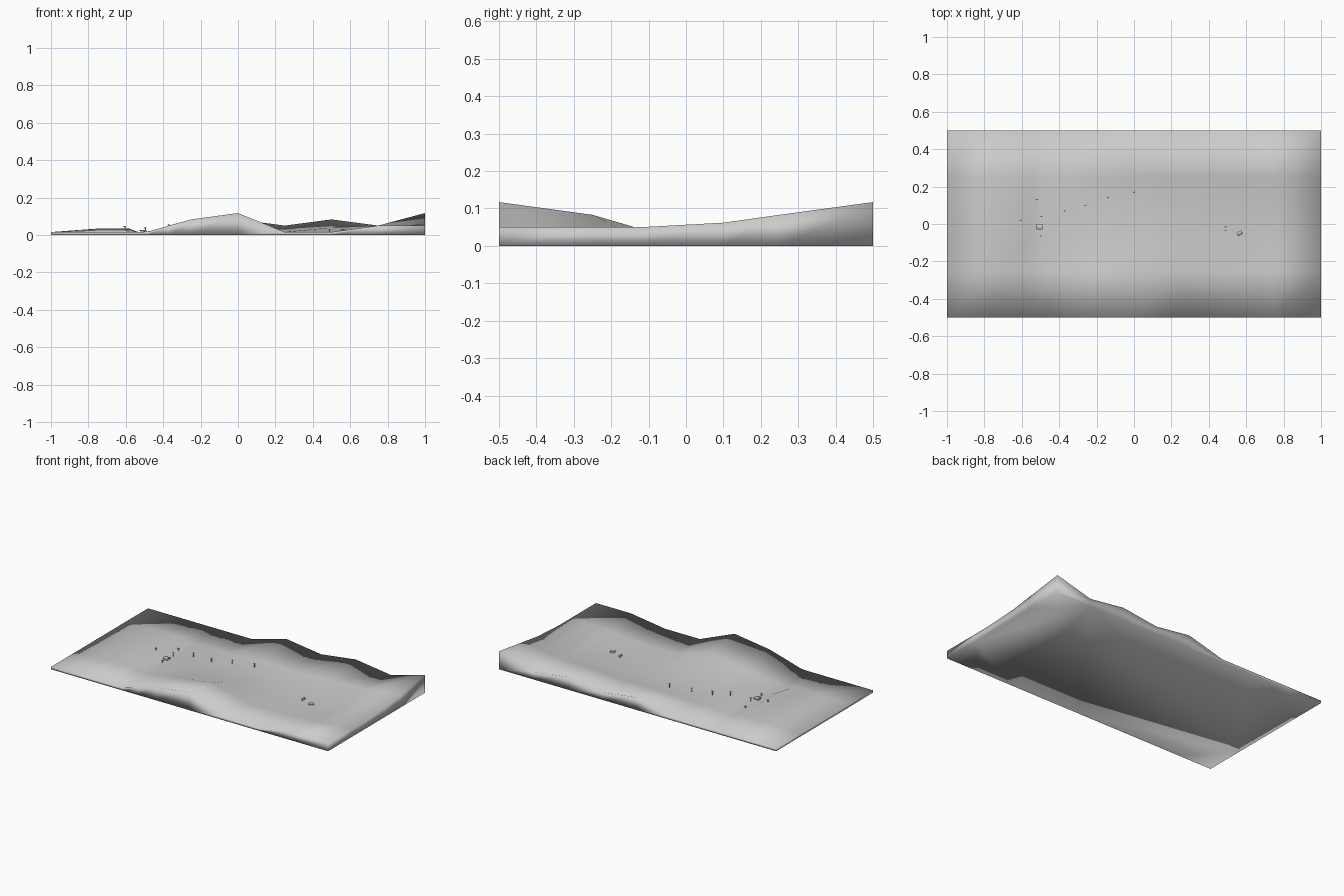
import bpy, bmesh, math
from mathutils import Vector
from mathutils.bvhtree import BVHTree

if "Cube" in bpy.data.objects:
    bpy.data.objects.remove(bpy.data.objects["Cube"])

# terrain control heights: columns along x, rows from front to back
xs = [-1, -.75, -.58, -.53, -.48, -.37, -.25, 0, .25, .5, .75, 1]
ys = [-.5, -.25, -.12, .1, .25, .5]
A, B, C, D = .0155, .05, .083, .117
rows = [
    [A, A, A, A, .018, .05, C, D, A, A, B, B],
    [A, .025, .025, .008, .022, .03, B, C, A, A, .033, B],
    [A, .032, .032, .010, .015, .02, .033, .045, A, A, .025, B],
    [A, .034, .034, .011, .015, .033, A, A, A, A, .02, .062],
    [A, .03, .03, .012, A, .022, A, .033, .025, .04, B, C],
    [A, A, A, A, A, A, A, C, B, C, B, D],
]

bm = bmesh.new()
grid = []
for j, y in enumerate(ys):
    line = []
    for i, x in enumerate(xs):
        # banks widen into a pool near the front
        if j == 1 and i in (2, 4):
            x += -.02 if i == 2 else .03
        line.append(bm.verts.new((x, y, rows[j][i])))
    grid.append(line)
for j in range(len(ys) - 1):
    for i in range(len(xs) - 1):
        bm.faces.new((grid[j][i], grid[j][i + 1], grid[j + 1][i + 1], grid[j + 1][i]))
surface = BVHTree.FromBMesh(bm)

# walls down to a flat base
edges = [e for e in bm.edges if e.is_boundary]
new = bmesh.ops.extrude_edge_only(bm, edges=edges)["geom"]
for v in [g for g in new if isinstance(g, bmesh.types.BMVert)]:
    v.co.z = 0
bmesh.ops.contextual_create(bm, geom=[g for g in new if isinstance(g, bmesh.types.BMEdge)])
bmesh.ops.recalc_face_normals(bm, faces=bm.faces[:])


def finish(bm, name, smooth=False):
    me = bpy.data.meshes.new(name)
    bm.to_mesh(me)
    bm.free()
    for p in me.polygons:
        p.use_smooth = smooth
    ob = bpy.data.objects.new(name, me)
    bpy.context.collection.objects.link(ob)
    return ob


finish(bm, "terrain", True)


def ground(x, y):
    return surface.ray_cast(Vector((x, y, 1)), Vector((0, 0, -1)))[0].z


def box(bm, c, size):
    vs = bmesh.ops.create_cube(bm, size=1)["verts"]
    for v in vs:
        v.co = Vector((v.co.x * size[0] + c[0], v.co.y * size[1] + c[1], v.co.z * size[2] + c[2]))
    return vs


# slim line poles with a cross arm
def pole(x, y, h, name):
    bm = bmesh.new()
    box(bm, (0, 0, h / 2), (.004, .004, h))
    box(bm, (0, 0, h * .85), (.012, .004, .004))
    ob = finish(bm, name)
    ob.location = (x, y, ground(x, y) - .002)
    ob.rotation_euler.z = math.radians(15)


for k, (x, y) in enumerate([(-.37, .07), (-.26, .10), (-.14, .14), (0, .17), (-.495, .04)]):
    pole(x, y, .03, f"line_pole_{k}")
for k, (x, y) in enumerate([(-.605, .02), (-.52, .13), (-.5, -.065), (.49, -.015), (.49, -.035)]):
    pole(x, y, .016, f"post_{k}")


# small gabled huts
def hut(x, y, w, d, h, angle, name):
    bm = bmesh.new()
    box(bm, (0, 0, h / 2), (w, d, h))
    roof = box(bm, (0, 0, h * 1.2), (w, d, h * .4))
    for v in roof:
        if v.co.z > h * 1.2:
            v.co.y *= .05
    ob = finish(bm, name)
    ob.location = (x, y, ground(x, y) - .003)
    ob.rotation_euler.z = math.radians(angle)


hut(-.505, -.015, .032, .03, .013, 0, "riverside_hut")
hut(.565, -.05, .03, .02, .012, 30, "plain_hut")
